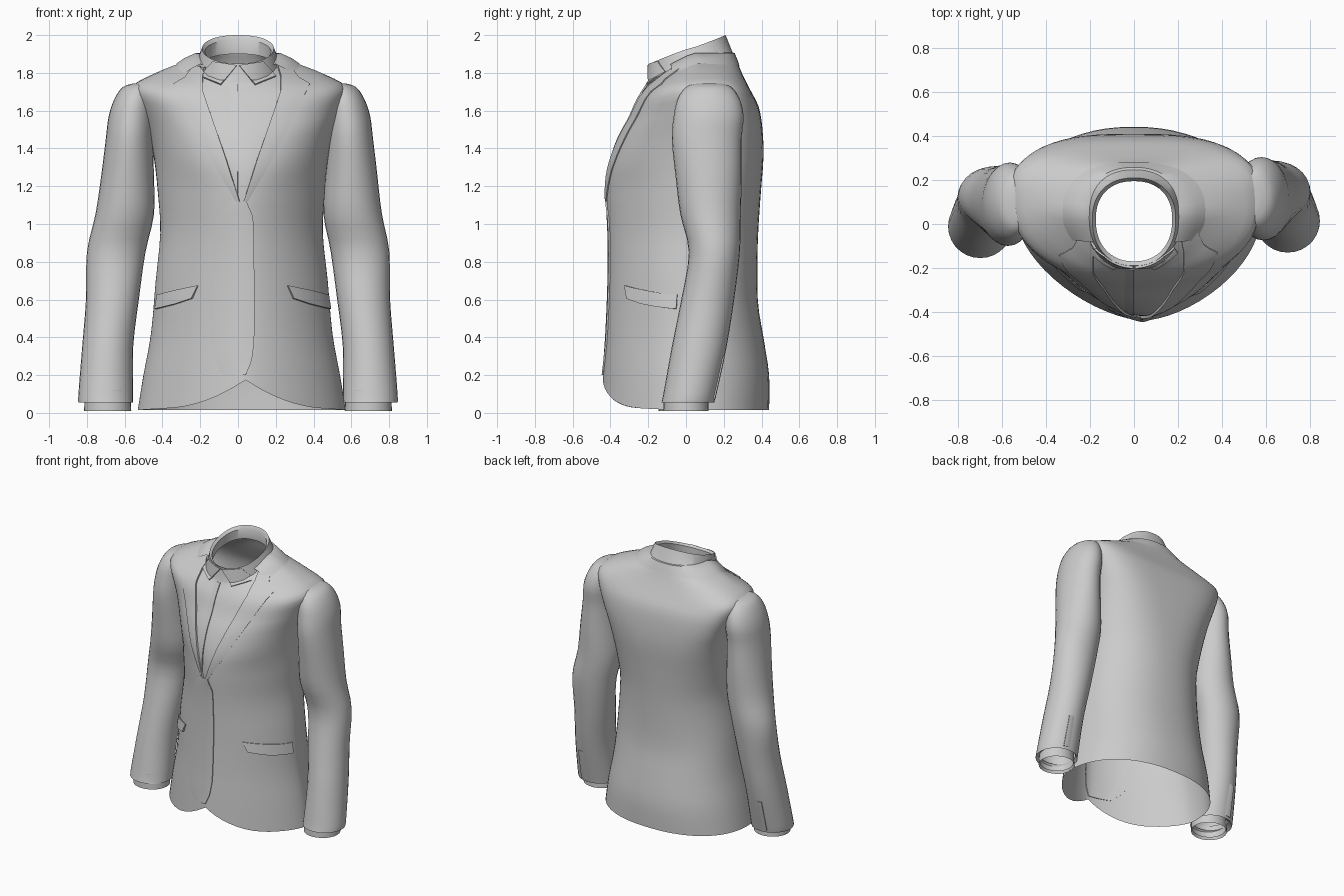
import bpy
import math
from mathutils import Vector
from mathutils.bvhtree import BVHTree

default = bpy.data.objects.get("Cube")
if default:
    bpy.data.objects.remove(default)

# One flat cloth colour
cloth = bpy.data.materials.new("grey cloth")
cloth.use_nodes = True
CLOTH_COLOUR = (0.6, 0.6, 0.6, 1)
cloth.diffuse_color = CLOTH_COLOUR
cloth.node_tree.nodes["Principled BSDF"].inputs["Base Color"].default_value = CLOTH_COLOUR


def make_object(name, verts, faces):
    mesh = bpy.data.meshes.new(name)
    mesh.from_pydata([tuple(v) for v in verts], [], faces)
    mesh.materials.append(cloth)
    obj = bpy.data.objects.new(name, mesh)
    bpy.context.collection.objects.link(obj)
    bpy.ops.object.select_all(action='DESELECT')
    obj.select_set(True)
    bpy.context.view_layer.objects.active = obj
    bpy.ops.object.shade_smooth_by_angle(angle=math.radians(40))


def smooth_rows(rows, steps):
    """Catmull-Rom interpolation between rows of numbers."""
    result = []
    for i in range(len(rows) - 1):
        p0, p1 = rows[max(i - 1, 0)], rows[i]
        p2, p3 = rows[i + 1], rows[min(i + 2, len(rows) - 1)]
        for k in range(steps):
            t = k / steps
            result.append([
                b + t / 2 * (c - a + t * (2 * a - 5 * b + 4 * c - d + t * (3 * (b - c) + d - a)))
                for a, b, c, d in zip(p0, p1, p2, p3)])
    return result + [rows[-1]]


def loft_faces(rings, count, closed=True):
    faces = []
    for r in range(rings - 1):
        for i in range(count if closed else count - 1):
            j = (i + 1) % count
            faces.append((r * count + i, r * count + j, (r + 1) * count + j, (r + 1) * count + i))
    return faces


def ramp(value, low, high):
    return min(1, max(0, (value - low) / (high - low)))


def torso_point(row, angle):
    """Point on a ring described by its front, side and back positions."""
    zf, yf, xs, ys, zs, zb, yb = row
    c, s = math.cos(angle), math.sin(angle)
    upper = ramp(zs, 1, 1.5) - ramp(zs, 1.72, 1.87)
    if s < 0:
        end_y, end_z, power = yf, zf, 1.25 - .35 * ramp(zs, 1.2, 1.65)
    else:
        end_y, end_z, power = yb, zb, .88 - .32 * upper
    x = xs * math.copysign(abs(c) ** power, c)
    y = ys + (end_y - ys) * abs(s) ** power
    z = zs + (end_z - zs) * abs(s) ** (2 - ramp(zs, 1.74, 1.84))
    # The cloth hangs slightly turned towards its left
    x += (.02 - .05 * y) * (1 - ramp(zs, 1.55, 1.85))
    return Vector((x, y, z))


# Jacket body with shirt front and standing collar:
# front z, front y, side x, side y, side z, back z, back y
SEGMENTS = 64
body_rows = [
    (.04, -.44, .55, 0, .015, .015, .44),
    (.25, -.43, .52, 0, .2, .2, .44),
    (.45, -.42, .48, 0, .42, .4, .41),
    (.7, -.41, .455, 0, .7, .6, .38),
    (.95, -.41, .43, .02, .95, .9, .38),
    (1.15, -.42, .44, .03, 1.15, 1.15, .395),
    (1.3, -.41, .46, .06, 1.35, 1.35, .41),
    (1.45, -.36, .495, .09, 1.5, 1.5, .405),
    (1.56, -.3, .54, .11, 1.62, 1.62, .385),
    (1.65, -.26, .565, .1, 1.725, 1.71, .34),
    (1.7, -.23, .46, .08, 1.79, 1.79, .3),
    (1.73, -.21, .31, .05, 1.85, 1.85, .275),
    (1.75, -.2, .215, .04, 1.87, 1.9, .25),
    (1.85, -.19, .19, .02, 1.93, 2, .21),
    (1.84, -.17, .174, .02, 1.915, 1.975, .195),
    (1.76, -.17, .177, .02, 1.85, 1.9, .2),
]
rows = smooth_rows(body_rows[:13], 3) + list(body_rows[13:])
body_verts = []
for row in rows:
    for i in range(SEGMENTS):
        p = torso_point(row, 2 * math.pi * i / SEGMENTS)
        # Curved cutaway where the two fronts meet
        if p.y < 0 and p.z < .4:
            lift = .15 * max(0, 1 - abs(p.x - .04) / .4) ** 2
            p.z += lift * (1 - p.z / .4)
        body_verts.append(p)
body_faces = loft_faces(len(rows), SEGMENTS)
body_tree = BVHTree.FromPolygons(body_verts, body_faces)


def outside_faces(verts, faces, tree):
    """Drop the faces hidden deep inside another closed part."""
    hidden = []
    for v in verts:
        hit, normal, _, _ = tree.find_nearest(v)
        hidden.append((v - hit).dot(normal) < -.01)
    return [f for f in faces if not all(hidden[i] for i in f)]


def along(points, t):
    f = t * (len(points) - 1)
    i = min(int(f), len(points) - 2)
    return Vector(points[i]).lerp(Vector(points[i + 1]), f - i)


def drape(name, edge_a, edge_b, lift_a, lift_b, tree=body_tree, facing=-1, steps=16, across=6):
    """Cloth panel between two x, z outlines, laid on a surface with its rim turned in."""
    verts = []
    for r in range(-1, steps + 2):
        t = ramp(r, 0, steps)
        a, b = along(edge_a, t), along(edge_b, t)
        for k in range(-1, across + 2):
            u = ramp(k, 0, across)
            x, z = a.lerp(b, u)
            hit, normal, _, _ = tree.ray_cast(Vector((x, 2 * facing, z)), Vector((0, -facing, 0)))
            if hit is None:
                hit, normal, _, _ = tree.find_nearest(Vector((x, 0, z)))
            rim = r in (-1, steps + 1) or k in (-1, across + 1)
            verts.append(hit + normal * (-.004 if rim else lift_a + (lift_b - lift_a) * u))
    faces = loft_faces(steps + 3, across + 3, closed=False)
    # Orient the panel outward
    f = faces[len(faces) // 2]
    n = (verts[f[1]] - verts[f[0]]).cross(verts[f[2]] - verts[f[0]])
    if n.y * facing < 0:
        faces = [tuple(reversed(q)) for q in faces]
    make_object(name, verts, faces)


# Overlapping front edge and shirt placket, both fading into the cloth beside them
drape("front_overlap", [(.04, .2), (.07, .27), (.085, .38), (.085, .7), (.08, 1.03), (.045, 1.12)],
      [(-.12, .2), (-.2, .27), (-.25, .4), (-.25, .7), (-.2, 1.0), (-.06, 1.12)], .009, -.003)
drape("shirt_placket", [(0, 1.16), (0, 1.74)], [(-.06, 1.22), (-.06, 1.74)], .007, -.003)

# Back and sides of the jacket collar
collar_rows = [
    (1.72, -.2, .325, .055, 1.85, 1.84, .283),
    (1.75, -.2, .285, .05, 1.878, 1.87, .272),
    (1.78, -.2, .225, .04, 1.905, 1.905, .258),
    (1.78, -.2, .2, .04, 1.9, 1.91, .235),
]
ARC = 33
start, sweep = math.radians(-28), math.radians(236)
collar_verts = [torso_point(row, start + sweep * i / (ARC - 1)) for row in collar_rows for i in range(ARC)]
make_object("jacket_collar", collar_verts, loft_faces(len(collar_rows), ARC, closed=False))

# Sleeve: centre x, y, z, radius x, y
sleeve_rows = [
    (.5, .1, 1.745, .05, .07),
    (.53, .1, 1.725, .08, .12),
    (.55, .1, 1.66, .105, .165),
    (.565, .1, 1.57, .12, .185),
    (.575, .09, 1.45, .125, .185),
    (.585, .1, 1.25, .14, .175),
    (.6, .11, 1.05, .155, .16),
    (.645, .13, .85, .155, .135),
    (.665, .095, .6, .14, .14),
    (.69, .05, .35, .135, .145),
    (.7, 0, .1, .145, .14),
    (.7, -.01, .055, .145, .14),
]
hem_fold = (.69, -.01, .08, .122, .117)
cuff_rows = [(.69, -.02, .12, .12, .115), (.69, -.02, .01, .125, .12), (.69, -.02, .03, .115, .11)]
SIDES = 28


def tube(tube_rows, side):
    verts = []
    for cx, cy, cz, rx, ry in tube_rows:
        # The left arm sits a little wider and further back
        cx += .015 * ramp(cz, .8, 1.3) if side > 0 else 0
        cy += .02 if side > 0 else -.005
        for i in range(SIDES):
            a = 2 * math.pi * i / SIDES
            verts.append(Vector((side * cx + rx * math.cos(a), cy + ry * math.sin(a), cz)))
    return verts, [tuple(reversed(f)) for f in loft_faces(len(tube_rows), SIDES)]


def mirrored(points, side, centre=0):
    return [(centre + side * (x - centre), z) for x, z in points]


for side, label in ((1, "left"), (-1, "right")):
    verts, faces = tube(smooth_rows(sleeve_rows, 3) + [hem_fold], side)
    faces.append(tuple(range(SIDES)))
    sleeve_tree = BVHTree.FromPolygons(verts, faces)
    make_object(label + "_sleeve", verts, outside_faces(verts, faces, body_tree))
    body_faces = outside_faces(body_verts, body_faces, sleeve_tree)
    make_object(label + "_shirt_cuff", *tube(cuff_rows, side))
    drape(label + "_sleeve_vent", mirrored([(.75, .075), (.74, .3)], side),
          mirrored([(.68, .075), (.69, .3)], side), .008, -.003, sleeve_tree, facing=1)

    # Notched lapel, from the button point up to the collar
    drape(label + "_lapel",
          mirrored([(.03, 1.12), (.1, 1.34), (.17, 1.54), (.225, 1.7), (.225, 1.78), (.21, 1.83)], side, .02),
          mirrored([(.05, 1.12), (.17, 1.32), (.28, 1.54), (.38, 1.74), (.32, 1.775), (.28, 1.83)], side, .02),
          .012, .006, steps=25)

    # Shirt collar point
    drape(label + "_collar_point", mirrored([(.005, 1.84), (.09, 1.735)], side),
          mirrored([(.13, 1.86), (.2, 1.78)], side), .012, .008)

    # Slanted pocket flap
    drape(label + "_pocket_flap", mirrored([(.26, .675), (.38, .65), (.475, .625)], side, .025),
          mirrored([(.29, .605), (.38, .575), (.48, .55)], side, .025), .007, .014)

make_object("jacket_body", body_verts, body_faces)
